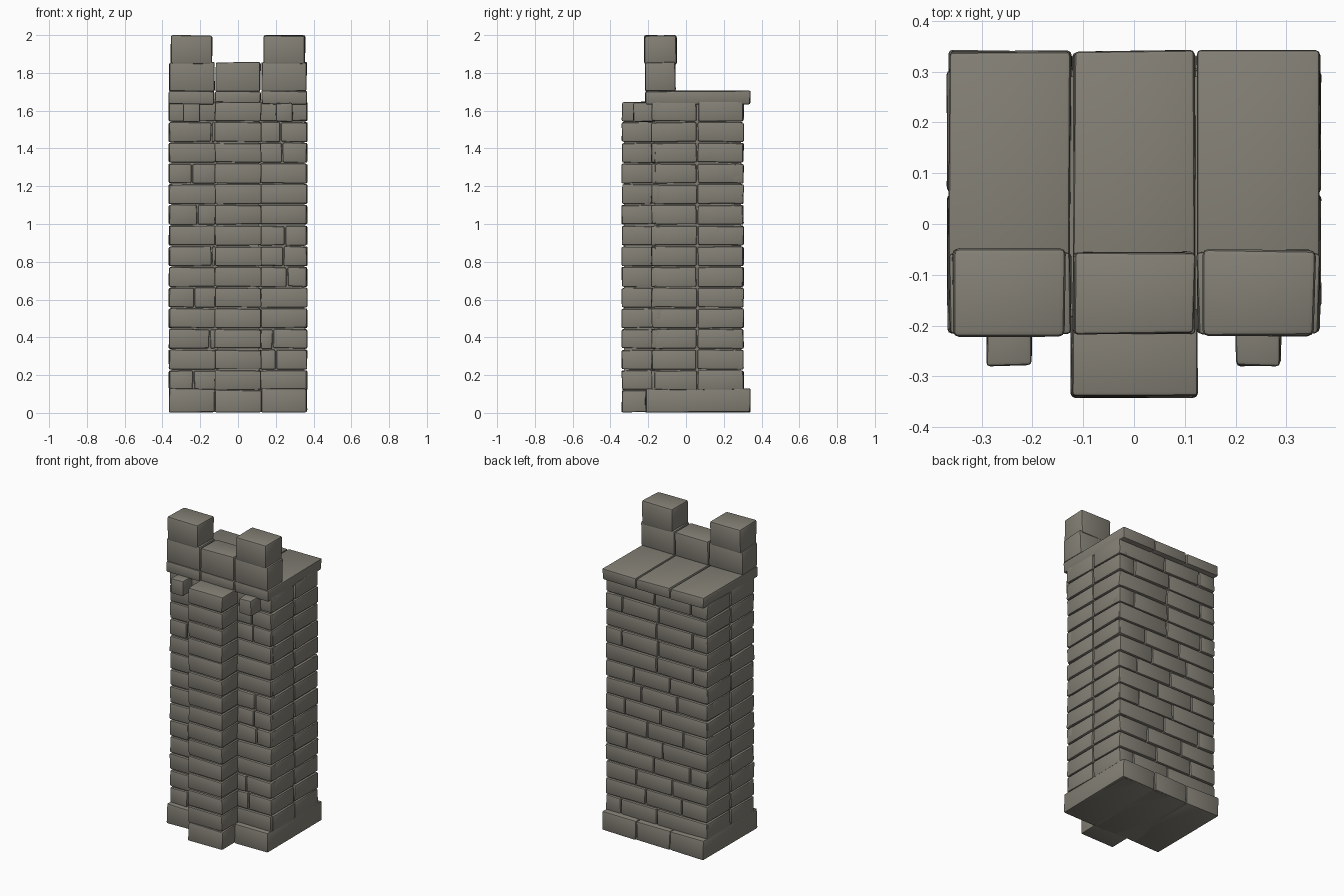
import bpy, bmesh, random
from mathutils import Vector

if "Cube" in bpy.data.objects:
    bpy.data.objects.remove(bpy.data.objects["Cube"])

random.seed(4)
stone = bpy.data.materials.new("grey stone")
stone.diffuse_color = (0.23, 0.215, 0.18, 1)
stone.use_nodes = True
stone.node_tree.nodes["Principled BSDF"].inputs["Base Color"].default_value = stone.diffuse_color


def blocks(name, boxes, jitter=0.003, bevel=0.008):
    """One object made of slightly irregular, round-edged stone blocks."""
    bm = bmesh.new()
    for x0, x1, y0, y1, z0, z1 in boxes:
        b = bmesh.new()
        bmesh.ops.create_cube(b, size=1)
        for v in b.verts:
            j = Vector([random.uniform(-jitter, jitter) for _ in range(3)])
            v.co = Vector((x0 if v.co.x < 0 else x1,
                           y0 if v.co.y < 0 else y1,
                           z0 if v.co.z < 0 else z1)) + j
            v.co.z = max(v.co.z, 0)
        w = min(bevel, 0.3 * min(x1 - x0, y1 - y0, z1 - z0))
        if w > 0:
            bmesh.ops.bevel(b, geom=b.edges[:], offset=w, segments=2,
                            profile=0.5, affect='EDGES')
        tmp = bpy.data.meshes.new("tmp")
        b.to_mesh(tmp)
        b.free()
        bm.from_mesh(tmp)
        bpy.data.meshes.remove(tmp)
    me = bpy.data.meshes.new(name)
    bm.to_mesh(me)
    bm.free()
    me.materials.append(stone)
    ob = bpy.data.objects.new(name, me)
    bpy.context.collection.objects.link(ob)
    bpy.context.view_layer.objects.active = ob
    bpy.ops.object.select_all(action='DESELECT')
    ob.select_set(True)
    bpy.ops.object.shade_smooth_by_angle(angle=0.6)
    return ob


def split(x0, x1, joints, y0, y1, z0, z1, gap=0.003):
    """A run of bricks along x, cut at the given joints."""
    xs = [x0] + sorted(joints) + [x1]
    return [(a + gap, b - gap, y0, y1, z0, z1) for a, b in zip(xs, xs[1:])]


# mortar core behind the bricks
blocks("mortar_core", [(-0.352, 0.352, -0.168, 0.29, 0.02, 1.66),
                       (-0.112, 0.112, -0.328, -0.15, 0.02, 1.63),
                       (-0.355, 0.355, -0.205, 0.33, 0.004, 0.11)], 0, 0)

# column footing
thirds = (-0.122, 0.122)
blocks("base_stones", split(-0.367, 0.367, thirds, -0.215, 0.34, 0.004, 0.128))
blocks("base_pilaster_stone", [(-0.123, 0.123, -0.34, -0.18, 0.004, 0.12)])

# brick courses
left = {1: -0.235, 3: -0.15, 5: -0.23, 7: -0.14, 9: -0.215, 11: -0.245, 13: -0.14}
right = {2: 0.2, 3: 0.185, 6: 0.26, 7: 0.24, 8: 0.25, 12: 0.235, 13: 0.225}
front, back, side, pilaster = [], [], [], []
for r in range(1, 15):
    z0 = 0.012 + 0.1095 * r
    z1 = z0 + 0.102
    front += split(-0.367, -0.117, [left[r]] if r in left else [], -0.183, -0.13, z0, z1)
    front += split(0.117, 0.367, [right[r]] if r in right else [], -0.183, -0.13, z0, z1)
    pilaster.append((-0.123, 0.123, -0.34, -0.16, z0, z1))
    shift = random.uniform(-0.06, 0.06) + (0.07 if r % 2 else -0.07)
    back += split(-0.367, 0.367, [shift - 0.13, shift + 0.13], 0.24, 0.304, z0, z1)
    for s in (-1, 1):
        xa, xb = sorted((s * 0.30, s * 0.366))
        side += [(xa, xb, -0.165, 0.056, z0, z1), (xa, xb, 0.063, 0.30, z0, z1)]
blocks("front_wall_bricks", front)
blocks("back_wall_bricks", back)
blocks("side_wall_bricks", side)
blocks("pilaster_bricks", pilaster)

# small corbels under the cap
blocks("corbels", [(-0.29, -0.20, -0.28, -0.16, 1.542, 1.64),
                   (0.20, 0.29, -0.28, -0.16, 1.542, 1.64)])

# cap slabs and battlement
blocks("cap_slabs", split(-0.367, 0.367, thirds, -0.215, 0.34, 1.635, 1.704))
blocks("parapet_blocks", split(-0.367, 0.367, thirds, -0.215, -0.057, 1.702, 1.856))
blocks("merlons", [(-0.356, -0.136, -0.22, -0.05, 1.845, 1.998),
                   (0.136, 0.356, -0.22, -0.05, 1.845, 1.998)], bevel=0.012)
